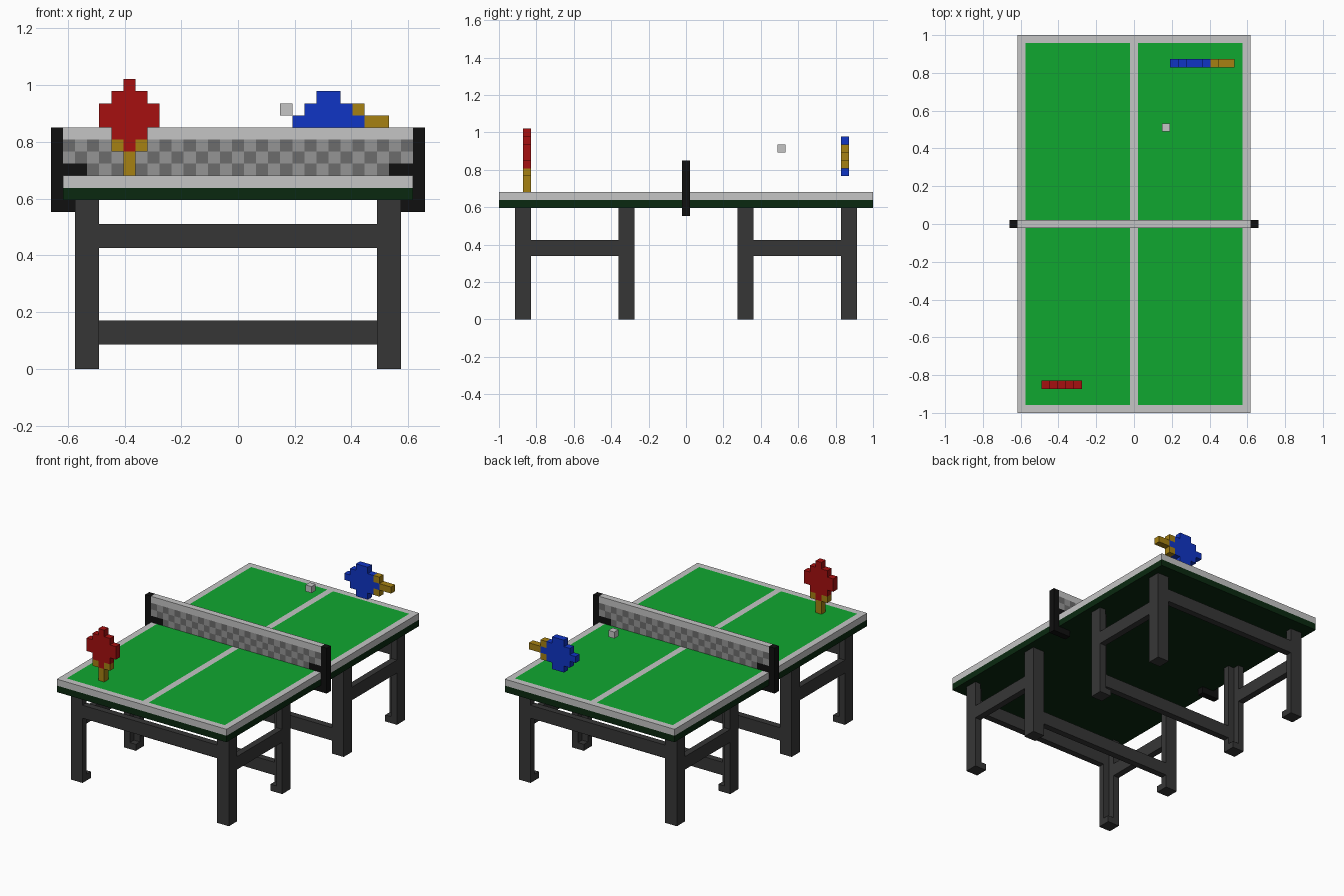
import bpy
import bmesh
from mathutils import Matrix, Vector

U = 2 / 47  # one block

cube = bpy.data.objects.get("Cube")
if cube:
    bpy.data.objects.remove(cube, do_unlink=True)


def material(name, r, g, b):
    m = bpy.data.materials.new(name)
    m.use_nodes = True
    m.diffuse_color = (r, g, b, 1)
    m.node_tree.nodes["Principled BSDF"].inputs["Base Color"].default_value = (r, g, b, 1)
    return m


WHITE = material("off white", .56, .56, .56)
GREEN = material("table green", .005, .39, .03)
UNDER = material("dark green", .003, .022, .005)
LEG = material("charcoal", .037, .037, .037)
BLACK = material("black", .005, .005, .005)
NET_LIGHT = material("net light grey", .3, .3, .3)
NET_DARK = material("net dark grey", .15, .15, .15)
RED = material("paddle red", .38, .005, .005)
BLUE = material("paddle blue", .005, .035, .56)
GOLD = material("handle gold", .38, .22, .006)


def add_box(bm, lo, hi, index=0):
    """Axis aligned box between two corners, in blocks."""
    lo, hi = Vector(lo), Vector(hi)
    size = hi - lo
    mat = Matrix.Translation((lo + hi) / 2) @ Matrix.Diagonal((*size, 1))
    made = bmesh.ops.create_cube(bm, size=1, matrix=mat)
    for f in {f for v in made["verts"] for f in v.link_faces}:
        f.material_index = index


def cut(bm, axis, positions):
    normal = Vector([float(i == axis) for i in range(3)])
    for p in positions:
        bmesh.ops.bisect_plane(bm, geom=bm.verts[:] + bm.edges[:] + bm.faces[:],
                               plane_co=normal * p, plane_no=normal)


def finish(name, bm, mats):
    bmesh.ops.scale(bm, vec=(U, U, U), verts=bm.verts)
    bmesh.ops.recalc_face_normals(bm, faces=bm.faces)
    mesh = bpy.data.meshes.new(name)
    bm.to_mesh(mesh)
    bm.free()
    for m in mats:
        mesh.materials.append(m)
    ob = bpy.data.objects.new(name, mesh)
    bpy.context.collection.objects.link(ob)
    return ob


def box(name, lo, hi, mat):
    bm = bmesh.new()
    add_box(bm, lo, hi)
    return finish(name, bm, [mat])


# Table top: dark base and white slab with four green courts
box("table_base", (-14.5, -23.5, 14), (14.5, 23.5, 15), UNDER)
bm = bmesh.new()
add_box(bm, (-14.5, -23.5, 15), (14.5, 23.5, 16))
cut(bm, 0, (-13.5, -.5, .5, 13.5))
cut(bm, 1, (-22.5, -.5, .5, 22.5))
for f in bm.faces:
    c = f.calc_center_median()
    if c.z > 15.9 and .5 < abs(c.x) < 13.5 and .5 < abs(c.y) < 22.5:
        f.material_index = 1
finish("table_top", bm, [WHITE, GREEN])


# Legs: square foot below an L-shaped column open towards the frame centre
def leg(name, x, y, sx, sy):
    """sx, sy point outwards from the frame centre."""
    outline = [(1, 1), (-1, 1), (-1, 0), (0, 0), (0, -1), (1, -1)]
    bm = bmesh.new()
    add_box(bm, (x - 1, y - 1, 0), (x + 1, y + 1, 1))
    face = bm.faces.new([bm.verts.new((x + a * sx, y + b * sy, 1)) for a, b in outline])
    top = bmesh.ops.extrude_face_region(bm, geom=[face])["geom"]
    bmesh.ops.translate(bm, vec=(0, 0, 13),
                        verts=[v for v in top if isinstance(v, bmesh.types.BMVert)])
    finish(name, bm, [LEG])


# Two mirrored leg frames with their braces
for end, sy in (("front", -1), ("back", 1)):
    for side, sx in (("right", -1), ("left", 1)):
        leg(f"{end}_{side}_outer_leg", 12.5 * sx, 20.5 * sy, sx, sy)
        leg(f"{end}_{side}_inner_leg", 12.5 * sx, 7.5 * sy, sx, -sy)
        x, y = 13 * sx, 14 * sy
        box(f"{end}_{side}_side_brace", (x - .5, y - 5.5, 8), (x + .5, y + 5.5, 10), LEG)
    for name, y, z in (("upper", 21, 10), ("lower", 7, 2)):
        y *= sy
        box(f"{end}_{name}_cross_brace", (-11.5, y - .5, z), (11.5, y + .5, z + 2), LEG)

# Net: chequered mesh, white tape, black clamp ends
bm = bmesh.new()
add_box(bm, (-14.5, -.5, 16), (14.5, .5, 20))
cut(bm, 0, [i + .5 for i in range(-14, 14)])
cut(bm, 2, (17, 18, 19))
for f in bm.faces:
    c = f.calc_center_median()
    if c.z > 19:
        f.material_index = 0
    elif c.z < 17 and abs(c.x) > 12.5:
        f.material_index = 3
    else:
        f.material_index = 1 + (round(c.x) + int(c.z) + 1) % 2
finish("net", bm, [WHITE, NET_LIGHT, NET_DARK, BLACK])

# Net posts with a bracket under the table
for side, s in (("right", -1), ("left", 1)):
    bm = bmesh.new()
    add_box(bm, (15 * s - .5, -.5, 13), (15 * s + .5, .5, 20))
    add_box(bm, (13.5 * s - 1, -.5, 13), (13.5 * s + 1, .5, 14))
    finish(f"{side}_net_post", bm, [BLACK])


# Paddles: stacked strips along the handle axis, from handle to tip
def paddle(name, mat, place):
    strips = [(0, 2, -.5, .5, 1), (2, 3, -1.5, -.5, 1), (2, 3, -.5, .5, 0),
              (2, 3, .5, 1.5, 1), (3, 4, -1.5, 1.5, 0), (4, 6, -2.5, 2.5, 0),
              (6, 7, -1.5, 1.5, 0), (7, 8, -.5, .5, 0)]
    bm = bmesh.new()
    for a0, a1, w0, w1, index in strips:
        add_box(bm, (w0, -.5, a0), (w1, .5, a1), index)
    bmesh.ops.transform(bm, matrix=place, verts=bm.verts)
    finish(name, bm, [mat, GOLD])


paddle("red_paddle", RED, Matrix.Translation((-9, -20, 16)))
paddle("blue_paddle", BLUE,
       Matrix.Translation((12.5, 20, 20.5)) @ Matrix.Rotation(-1.5707963, 4, 'Y'))

# Ball in flight
box("ball", (3.5, 11.5, 21), (4.5, 12.5, 22), WHITE)
